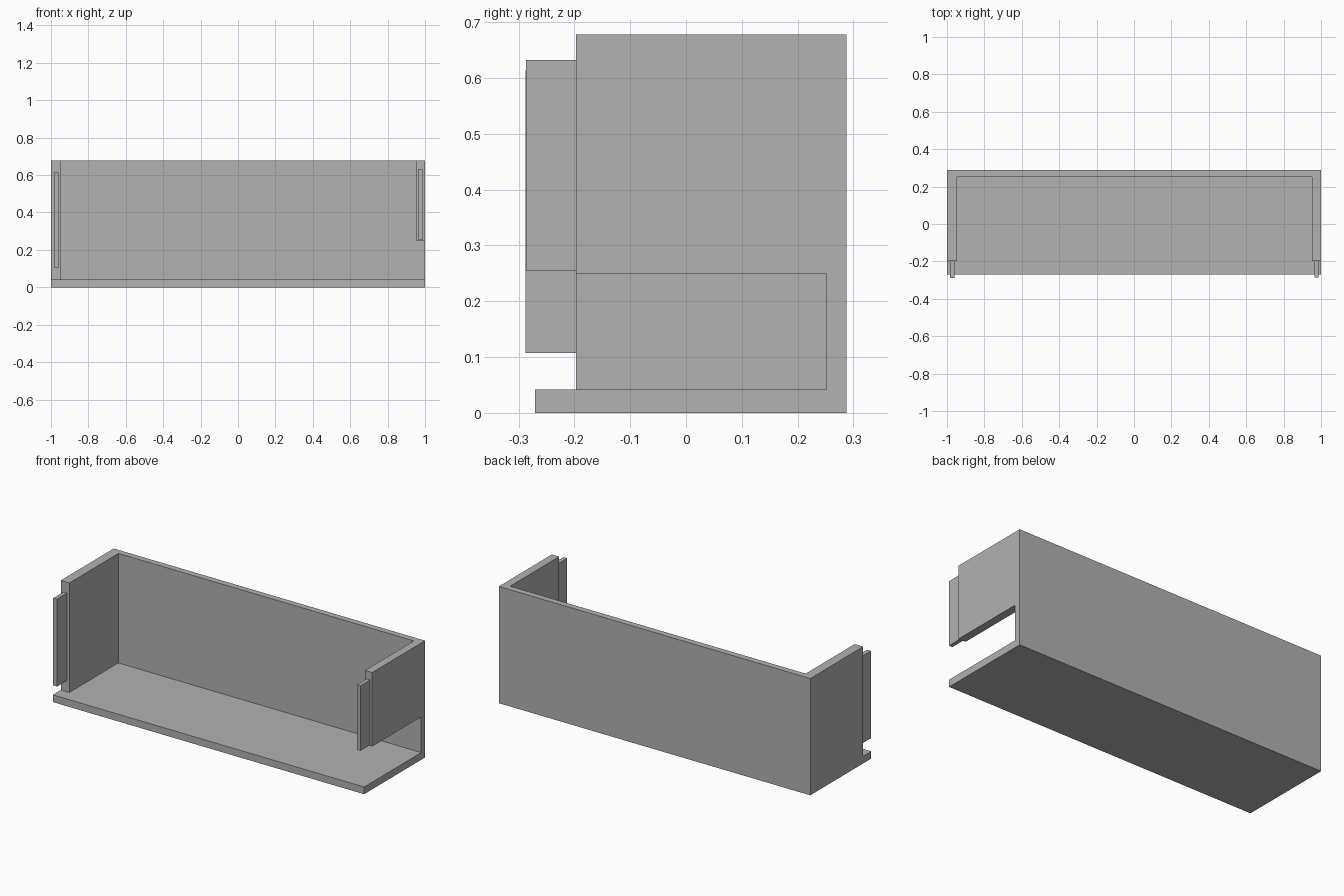
import bpy

cube = bpy.data.objects.get("Cube")
if cube:
    bpy.data.objects.remove(cube, do_unlink=True)

grey = bpy.data.materials.new("plain_grey")
grey.use_nodes = True
colour = (0.445, 0.445, 0.445, 1)
grey.diffuse_color = colour
grey.node_tree.nodes["Principled BSDF"].inputs["Base Color"].default_value = colour


def box(name, x, y, z):
    """Box spanning the given (low, high) ranges."""
    spans = (x, y, z)
    bpy.ops.mesh.primitive_cube_add(size=1, location=[(a + b) / 2 for a, b in spans])
    obj = bpy.context.object
    obj.name = name
    obj.scale = [b - a for a, b in spans]
    bpy.ops.object.transform_apply(location=False, rotation=False, scale=True)
    obj.data.materials.append(grey)
    return obj


floor, top = 0.042, 0.678
front, inner, back = -0.197, 0.252, 0.288

# Tray floor and back panel
box("base_plate", (-1, 1), (-0.271, back), (0, floor))
box("back_wall", (-1, 1), (inner, back), (floor, top))

# Full-height right wall, and a left wall raised above an open gap
box("right_wall", (-1, -0.945), (front, inner), (floor, top))
box("left_wall", (0.953, 1), (front, inner), (0.249, top))

# Thin tabs on the front edges of the side walls
box("right_tab", (-0.985, -0.961), (-0.288, front), (0.107, 0.614))
box("left_tab", (0.964, 0.987), (-0.287, front), (0.254, 0.632))
